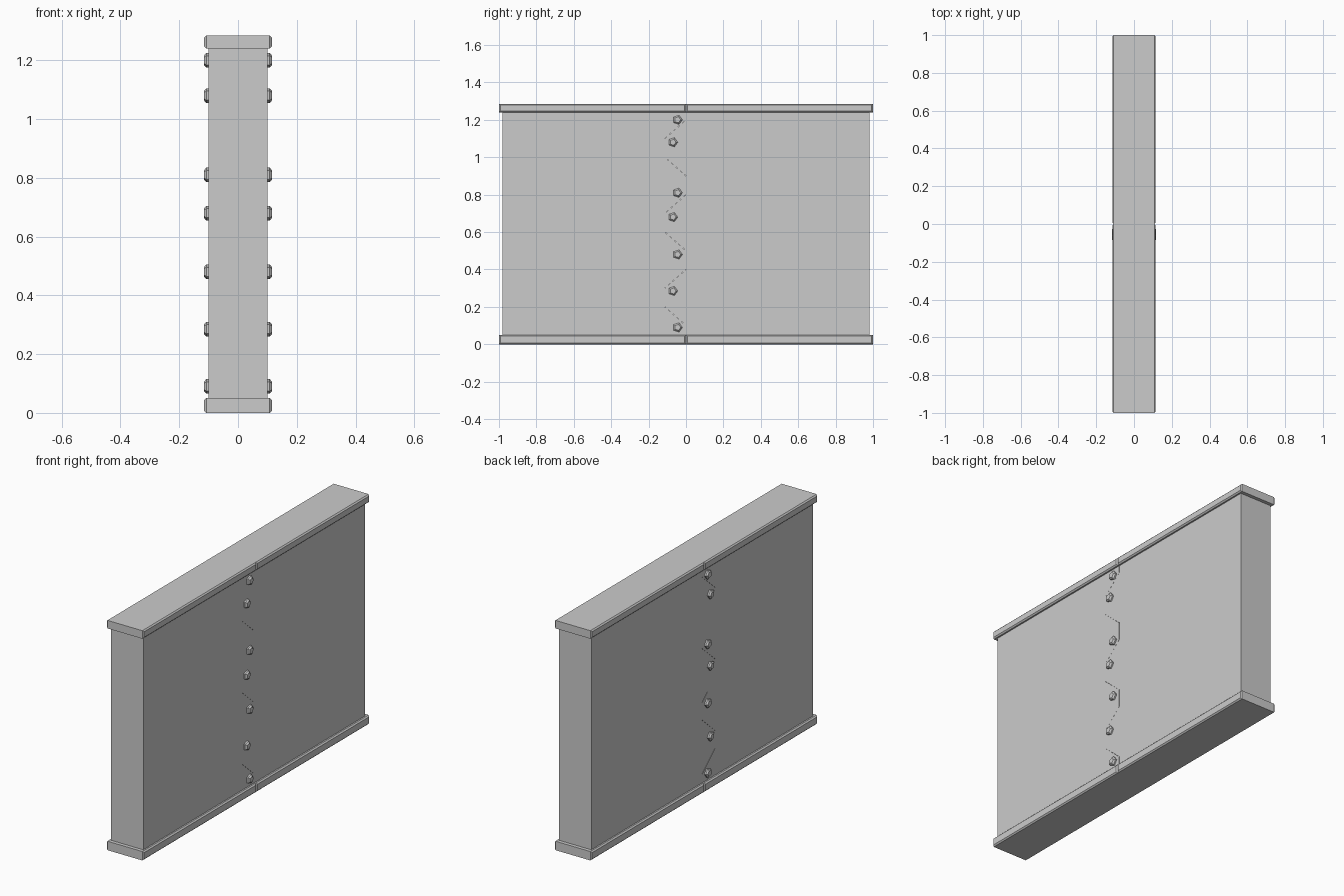
import bpy, bmesh, math
from mathutils import Matrix

if "Cube" in bpy.data.objects:
    bpy.data.objects.remove(bpy.data.objects["Cube"])

HALF = 0.1            # half thickness of the wall
Z0, Z1 = 0.045, 1.245  # wall bottom and top (tucked into the rails)


def finish(name, bm):
    bmesh.ops.recalc_face_normals(bm, faces=bm.faces)
    me = bpy.data.meshes.new(name)
    bm.to_mesh(me)
    bm.free()
    ob = bpy.data.objects.new(name, me)
    bpy.context.collection.objects.link(ob)
    return ob


# Zigzag seam between the two interlocking panels, as (y, z)
seam = [(0, Z0)]
for z in (0.1, 0.5, 0.9):
    seam += [(0, z), (-0.113, z + 0.1), (-0.113, z + 0.2), (0, z + 0.3)]
seam.append((0, Z1))


def panel(name, side):
    gap = 0.0005 * side
    outline = [(y + gap, z) for y, z in seam]
    outline += [(0.98 * side, Z1), (0.98 * side, Z0)]
    bm = bmesh.new()
    face = bm.faces.new([bm.verts.new((-HALF, y, z)) for y, z in outline])
    out = bmesh.ops.extrude_face_region(bm, geom=[face])
    verts = [v for v in out["geom"] if isinstance(v, bmesh.types.BMVert)]
    bmesh.ops.translate(bm, vec=(2 * HALF, 0, 0), verts=verts)
    finish(name, bm)


# Chamfered rail halves along the top and bottom
def rail(name, side, z, h):
    bm = bmesh.new()
    bmesh.ops.create_cube(bm, size=1, matrix=Matrix.Translation((0, 0.5 * side, z))
                          @ Matrix.Diagonal((0.23, 1.0, h, 1)))
    edges = [e for e in bm.edges if abs(e.verts[0].co.x - e.verts[1].co.x) < 1e-4]
    bmesh.ops.bevel(bm, geom=edges, offset=0.007, segments=1, affect='EDGES')
    finish(name, bm)


for tag, side in (("front", -1), ("back", 1)):
    panel(tag + "_panel", side)
    rail(tag + "_bottom_rail", side, 0.025, 0.05)
    rail(tag + "_top_rail", side, 1.2625, 0.045)


# Five-sided bolt heads, on both faces of the wall
def bolt(name, y, z, side):
    bm = bmesh.new()
    turn = Matrix.Rotation(side * math.pi / 2, 4, 'Y')
    for r1, r2, x0, x1 in ((0.026, 0.026, 0.095, 0.108), (0.026, 0.017, 0.108, 0.116)):
        place = Matrix.Translation((side * (x0 + x1) / 2, y, z)) @ turn
        bmesh.ops.create_cone(bm, cap_ends=True, segments=5, radius1=r1, radius2=r2,
                              depth=x1 - x0, matrix=place)
    finish(name, bm)


for i, z in enumerate((0.09, 0.285, 0.48, 0.68, 0.81, 1.08, 1.20)):
    y = -0.07 if z in (0.285, 0.68, 1.08) else -0.045
    for tag, side in (("right", 1), ("left", -1)):
        bolt(f"{tag}_bolt_{i + 1}", y, z, side)
